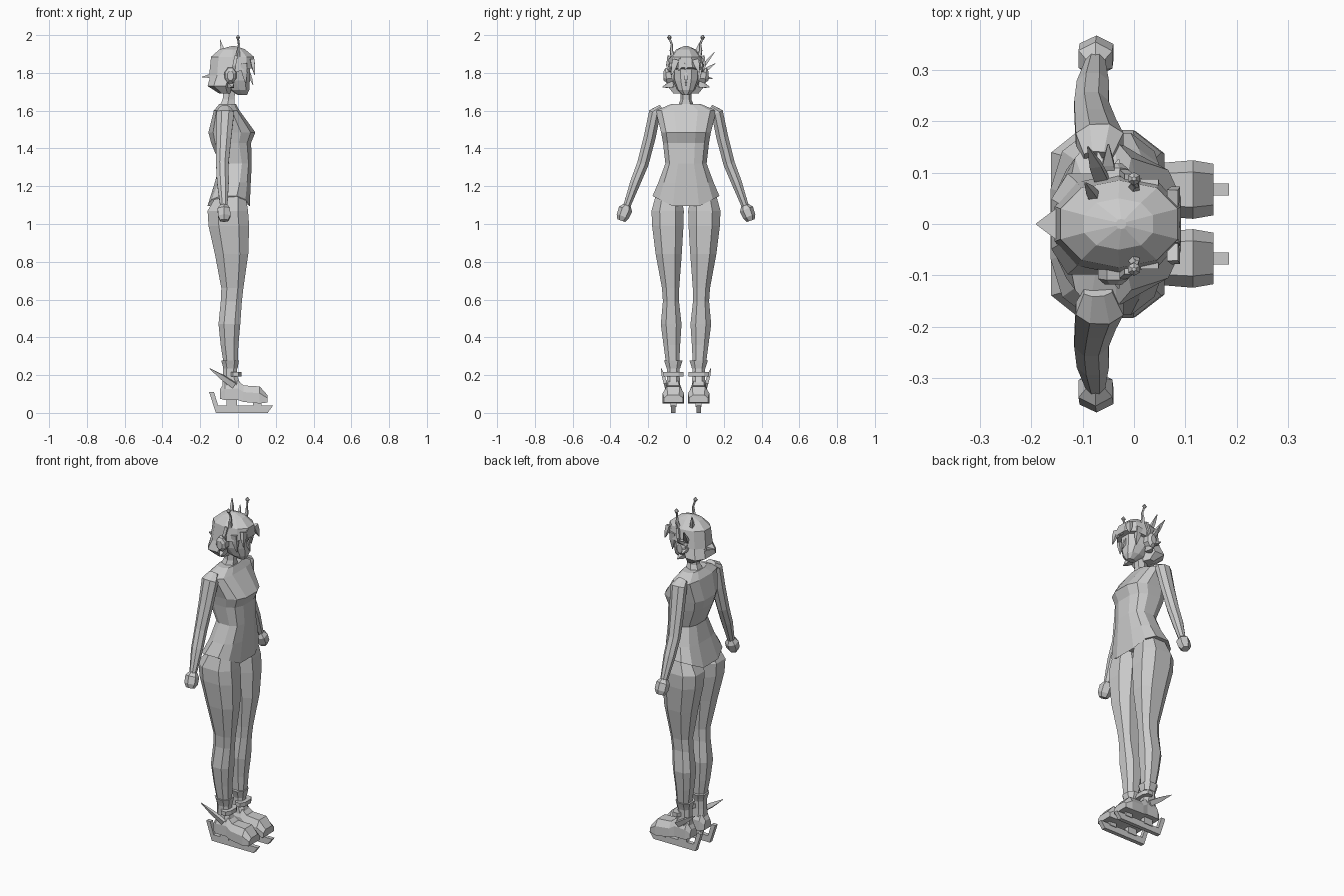
import bpy
from math import sin, cos, pi
from mathutils import Vector
import bmesh


def loft(name, rings):
    """Flat-faced closed skin through rings of equal point count."""
    bm = bmesh.new()
    rows = [[bm.verts.new(p) for p in r] for r in rings]
    n = len(rings[0])
    for a, b in zip(rows, rows[1:]):
        for i in range(n):
            j = (i + 1) % n
            bm.faces.new((a[i], a[j], b[j], b[i]))
    bm.faces.new(rows[0][::-1])
    bm.faces.new(rows[-1])
    bmesh.ops.recalc_face_normals(bm, faces=bm.faces)
    me = bpy.data.meshes.new(name)
    bm.to_mesh(me)
    bm.free()
    ob = bpy.data.objects.new(name, me)
    bpy.context.collection.objects.link(ob)
    return ob


def power(v, p):
    return (1 if v >= 0 else -1) * abs(v) ** p


def hring(z, x0, x1, y0, y1, n=8, p=0.8, drop=None):
    """Horizontal rounded ring; drop(x_cos, y_sin) offsets z around the rim."""
    pts = []
    for i in range(n):
        a = 2 * pi * (i + 0.5) / n
        c, s = power(cos(a), p), power(sin(a), p)
        pts.append(((x0 + x1) / 2 + (x1 - x0) / 2 * c,
                    (y0 + y1) / 2 + (y1 - y0) / 2 * s,
                    z + (drop(c, s) if drop else 0)))
    return pts


def tube(name, pts, radii, n=6, s=1):
    """Tube through points with (ru, rv) radii; s=-1 mirrors across y."""
    P = [Vector((x, y * s, z)) for x, y, z in pts]
    rings = []
    for i, c in enumerate(P):
        t = (P[min(i + 1, len(P) - 1)] - P[max(i - 1, 0)]).normalized()
        ref = Vector((0, 0, 1)) if abs(t.x) > 0.95 else Vector((1, 0, 0))
        u = (ref - t * ref.dot(t)).normalized()
        v = t.cross(u)
        ru, rv = radii[i]
        rings.append([c + u * ru * cos(2 * pi * (k + .5) / n) + v * rv * sin(2 * pi * (k + .5) / n)
                      for k in range(n)])
    return loft(name, rings)


def spike(name, base, tip, r, s=1):
    mid = [(a + b) / 2 for a, b in zip(base, tip)]
    return tube(name, [base, mid, tip], [r, (r[0] * .8, r[1] * .8), (.002, .002)], 4, s)


# Torso: shoulders, bust, pinched waist and high-cut hips
T = [(1.635, -.10, -.01, .08), (1.60, -.13, .01, .165), (1.485, -.16, .095, .135),
     (1.43, -.145, .072, .125), (1.32, -.10, .075, .112), (1.22, -.125, .07, .15)]
loft("torso", [hring(z, a, b, -w, w, 12, .72) for z, a, b, w in T] +
     [hring(1.06, -.165, .065, -.182, .182, 12, .72, lambda c, s: .09 * abs(s))])
loft("neck", [hring(z, a, b, -w, w, 6) for z, a, b, w in
              [(1.72, -.08, -.01, .028), (1.66, -.085, -.015, .028), (1.61, -.11, -.01, .05)]])

# Head and pointed nose
loft("head", [hring(z, a, b, -w, w, 10) for z, a, b, w in
              [(1.682, .0, .048, .018), (1.71, -.05, .062, .048), (1.76, -.10, .066, .07),
               (1.82, -.12, .066, .078), (1.90, -.11, .06, .07)]])
spike("nose", (.058, 0, 1.80), (.08, 0, 1.735), (.012, .012))

# Hair cap, lower flipped hair and back point
loft("hair_cap", [hring(z, a, b, -w, w, 10, .9) for z, a, b, w in
                  [(1.942, -.035, -.015, .01), (1.925, -.10, .04, .05), (1.885, -.148, .09, .085)]] +
     [hring(1.80, -.16, .097, -.098, .098, 10, .9, lambda c, s: .03 * c)])
loft("hair_lower", [hring(z, a, b, -w, w, 8) for z, a, b, w in
                    [(1.79, -.15, .0, .085), (1.73, -.165, -.03, .105), (1.69, -.10, -.04, .07)]])
spike("hair_back_point", (-.10, 0, 1.79), (-.19, 0, 1.778), (.02, .06))

# Forehead fringe
for y, tip, z in [(-.055, -.075, 1.79), (-.02, -.04, 1.81), (.015, -.005, 1.815), (.05, .07, 1.80)]:
    spike("fringe_lock", (.075, y, 1.87), (.088, tip, z), (.015, .024))

# Asymmetric spikes on one side of the hair
spike("side_spike_high", (-.06, .08, 1.82), (-.09, .15, 1.91), (.02, .012))
spike("side_spike_mid", (-.05, .08, 1.80), (-.05, .155, 1.85), (.02, .015))
spike("side_spike_low", (-.06, .08, 1.78), (-.07, .14, 1.77), (.02, .015))
spike("hair_leaf", (-.075, .05, 1.89), (-.095, .08, 1.975), (.014, .014))

for s, side in ((1, "left"), (-1, "right")):
    # Antenna with bead
    tube("antenna_" + side, [(.0, .068, 1.88), (.003, .078, 1.92), (.005, .075, 1.95), (.0, .088, 1.985)],
         [(.014, .014), (.009, .009), (.006, .006), (.006, .006)], 5, s)
    tube("antenna_bead_" + side, [(0, .088, 1.975), (0, .088, 1.987), (0, .088, 2.0)],
         [(.004, .004), (.013, .013), (.004, .004)], 6, s)
    # Ear cover with clip
    tube("ear_cover_" + side, [(-.04, .07, 1.79), (-.04, .105, 1.785), (-.04, .118, 1.785)],
         [(.034, .046), (.032, .044), (.018, .026)], 8, s)
    tube("ear_clip_" + side, [(-.02, .085, 1.80), (-.02, .10, 1.84), (-.01, .092, 1.89)],
         [(.012, .008)] * 3, 4, s)
    # Hair in front of ear and flipped curl
    spike("side_lock_" + side, (.03, .075, 1.85), (.04, .068, 1.745), (.025, .018), s)
    spike("hair_curl_" + side, (-.04, .07, 1.74), (-.03, .125, 1.725), (.025, .022), s)

    # Arm and fist
    tube("arm_" + side, [(-.07, .13, 1.615), (-.067, .165, 1.59), (-.075, .192, 1.46), (-.083, .228, 1.32),
                         (-.08, .268, 1.22), (-.075, .315, 1.09)],
         [(.03, .02), (.05, .034), (.043, .034), (.036, .033), (.034, .030), (.020, .020)], 8, s)
    tube("hand_" + side, [(-.075, .31, 1.10), (-.075, .32, 1.078), (-.073, .335, 1.04), (-.073, .343, 1.018)],
         [(.02, .02), (.038, .037), (.038, .034), (.024, .022)], 6, s)

    # Leg from hip to ankle
    L = [(1.15, -.12, .045, .02, .165), (1.07, -.168, .06, .006, .188), (.99, -.163, .066, .008, .185),
         (.84, -.128, .06, .018, .165), (.66, -.092, .032, .033, .130), (.59, -.095, .024, .034, .125),
         (.47, -.107, .016, .020, .137), (.36, -.095, .005, .028, .122), (.24, -.075, .0, .035, .105)]
    loft("leg_" + side, [hring(z, a, b, s * c, s * d) for z, a, b, c, d in L])

    # Boot: cuff, ankle shaft, shoe
    f = .067 * s
    loft("boot_cuff_" + side, [hring(z, a, b, f - w, f + w) for z, a, b, w in
                               [(.278, -.092, .008, .052), (.255, -.085, .004, .044), (.235, -.08, .0, .038)]])
    loft("boot_shaft_" + side, [hring(z, a, b, f - w, f + w) for z, a, b, w in
                                [(.255, -.08, -.005, .036), (.19, -.082, .0, .036), (.10, -.09, .04, .042)]])
    shoe = []
    for x, z0, z1, w in [(-.095, .075, .125, .03), (-.07, .068, .165, .044), (.0, .068, .17, .044),
                         (.03, .058, .145, .05), (.115, .05, .14, .057), (.155, .055, .095, .05)]:
        h = z1 - z0
        shoe.append([(x, f + y * w, z0 + t * h) for y, t in
                     [(-1, 0), (1, 0), (1, .6), (.6, 1), (-.6, 1), (-1, .6)]])
    loft("boot_shoe_" + side, shoe)

    # Ankle strap and outer fin
    loft("ankle_strap_" + side, [hring(z, -.045, .02, f - .056, f + .058) for z in (.193, .217)])
    spike("ankle_fin_" + side, (-.02, .105, .145), (-.15, .132, .235), (.022, .014), s)

    # Skate blade and posts
    prof = [(-.153, .11), (-.127, .11), (-.105, .038), (.185, .038), (.157, 0), (-.117, 0)]
    loft("blade_" + side, [[(x, f + d, z) for x, z in prof] for d in (-.012, .012)])
    for a, b in ((-.06, -.005), (.08, .125)):
        loft("blade_post_" + side, [[(a, f + d, .03), (b, f + d, .03), (b, f + d, .075), (a, f + d, .075)]
                                    for d in (-.016, .016)])
